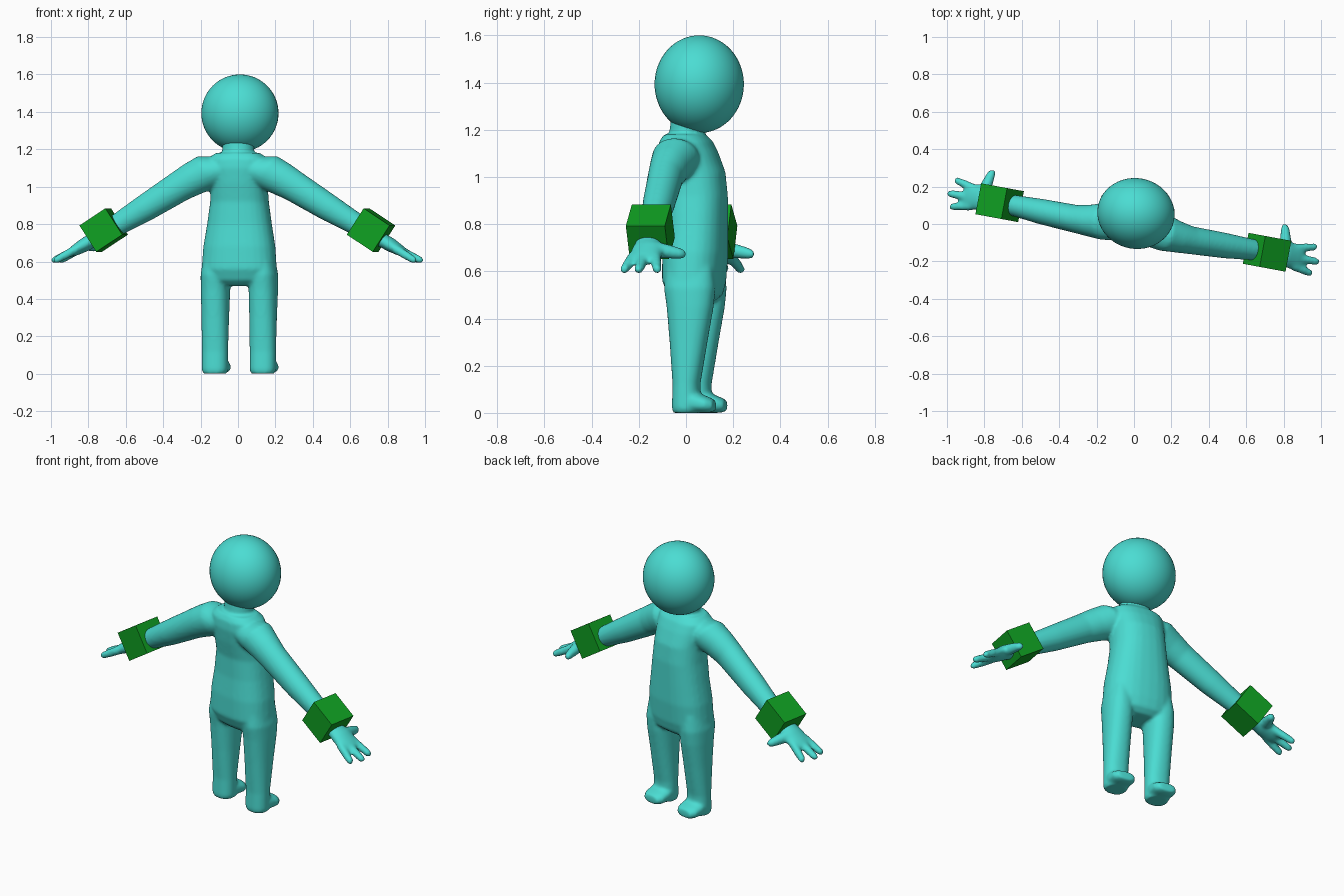
import bpy, bmesh, math
from mathutils import Vector, Matrix

cube = bpy.data.objects.get("Cube")
if cube:
    bpy.data.objects.remove(cube, do_unlink=True)

TURN = math.radians(-10.5)   # whole figure is turned a little
TILT = math.radians(33)      # droop of the arms


def material(name, rgb):
    m = bpy.data.materials.new(name)
    m.use_nodes = True
    m.diffuse_color = (*rgb, 1)
    m.node_tree.nodes["Principled BSDF"].inputs["Base Color"].default_value = (*rgb, 1)
    return m


skin = material("turquoise", (0.07, 0.72, 0.65))
green = material("green", (0.005, 0.35, 0.016))


def add_object(name, bm, mat):
    mesh = bpy.data.meshes.new(name)
    bm.to_mesh(mesh)
    bm.free()
    mesh.materials.append(mat)
    ob = bpy.data.objects.new(name, mesh)
    bpy.context.collection.objects.link(ob)
    ob.rotation_euler.z = TURN
    return ob


def loft(bm, sections, u, v, side=1, power=2.0, count=28):
    """Closed tube through (x, y, z, radius_u, radius_v) sections."""
    u, v = Vector(u), Vector(v)
    flip = Vector((side, 1, 1))
    rings = []
    for x, y, z, ru, rv in sections:
        ring = []
        for i in range(count):
            a = math.tau * i / count
            c, s = math.cos(a), math.sin(a)
            p = Vector((x, y, z))
            p += u * ru * math.copysign(abs(c) ** (2 / power), c)
            p += v * rv * math.copysign(abs(s) ** (2 / power), s)
            ring.append(bm.verts.new(p * flip))
        rings.append(ring)
    faces = [bm.faces.new(rings[0]), bm.faces.new(rings[-1])]
    for a, b in zip(rings, rings[1:]):
        for i in range(count):
            j = (i + 1) % count
            faces.append(bm.faces.new((a[i], a[j], b[j], b[i])))
    bmesh.ops.recalc_face_normals(bm, faces=faces)


X, Y, Z = (1, 0, 0), (0, 1, 0), (0, 0, 1)
across_arm = (math.sin(TILT), 0, math.cos(TILT))
bm = bmesh.new()

# Torso and neck
torso = [(0.47, 0.04, 0.12, 0.075), (0.50, 0.04, 0.185, 0.11),
         (0.56, 0.035, 0.202, 0.13), (0.68, 0.04, 0.193, 0.135),
         (0.80, 0.045, 0.173, 0.13), (0.92, 0.045, 0.156, 0.13),
         (1.02, 0.03, 0.152, 0.135), (1.10, 0.01, 0.16, 0.125),
         (1.15, 0.0, 0.16, 0.11), (1.18, -0.005, 0.12, 0.085)]
loft(bm, [(0, y, z, rx, ry) for z, y, rx, ry in torso], X, Y, power=2.4)
neck = [(1.12, -0.005, 0.1, 0.08), (1.19, 0.005, 0.085, 0.075), (1.28, 0.03, 0.09, 0.09)]
loft(bm, [(0, y, z, rx, ry) for z, y, rx, ry in neck], X, Y)

for side in (1, -1):
    # Leg
    leg = [(0.0, 0.025, 0.062, 0.055), (0.02, 0.025, 0.07, 0.06),
           (0.12, 0.026, 0.07, 0.058), (0.30, 0.035, 0.073, 0.08),
           (0.45, 0.042, 0.077, 0.1), (0.53, 0.04, 0.077, 0.11),
           (0.62, 0.04, 0.06, 0.1)]
    loft(bm, [(0.13, y, z, rx, ry) for z, y, rx, ry in leg], X, Y, side, 2.3)
    # Foot
    foot = [(0.0, 0.05, 0.06, 0.05), (0.06, 0.045, 0.072, 0.045),
            (0.12, 0.034, 0.07, 0.034), (0.148, 0.03, 0.05, 0.024)]
    loft(bm, [(0.13, y, z, rx, rz) for y, z, rx, rz in foot], X, Z, side, 2.5)
    # Arm
    arm = [(0.05, -0.01, 1.10, 0.09, 0.07), (0.16, -0.015, 1.08, 0.1, 0.1),
           (0.24, -0.025, 1.042, 0.085, 0.092), (0.31, -0.03, 1.003, 0.075, 0.084),
           (0.50, -0.025, 0.886, 0.068, 0.073), (0.64, -0.02, 0.803, 0.057, 0.06),
           (0.80, -0.018, 0.705, 0.055, 0.038)]
    loft(bm, arm, Y, across_arm, side)
    # Palm
    palm = [(0.77, -0.018, 0.725, 0.05, 0.036), (0.83, -0.012, 0.69, 0.068, 0.038),
            (0.89, -0.015, 0.655, 0.07, 0.028), (0.915, -0.016, 0.642, 0.055, 0.02)]
    loft(bm, palm, Y, across_arm, side)
    # Fingers
    for base, tip, reach in ((0.03, 0.058, 0.985), (-0.018, -0.02, 1.01), (-0.064, -0.088, 0.985)):
        a, b = Vector((0.87, base, 0.666)), Vector((reach, tip, 0.6))
        steps = [(0, 0.024), (0.5, 0.023), (0.88, 0.02), (1, 0.012)]
        loft(bm, [(*a.lerp(b, t), r, r) for t, r in steps], Y, across_arm, side, count=14)
    # Thumb
    a, b = Vector((0.825, 0.01, 0.695)), Vector((0.795, 0.146, 0.672))
    steps = [(0, 0.036), (0.5, 0.03), (0.88, 0.023), (1, 0.013)]
    loft(bm, [(*a.lerp(b, t), r, r) for t, r in steps], X, Z, side, count=14)

body = add_object("body", bm, skin)
fuse = body.modifiers.new("fuse", "REMESH")
fuse.mode = "VOXEL"
fuse.voxel_size = 0.009
fuse.use_smooth_shade = True
soften = body.modifiers.new("soften", "SMOOTH")
soften.factor = 0.5
soften.iterations = 8

# Head
bm = bmesh.new()
bmesh.ops.create_uvsphere(bm, u_segments=48, v_segments=32, radius=1)
bmesh.ops.transform(bm, verts=bm.verts,
                    matrix=Matrix.Translation((0, 0.057, 1.393)) @ Matrix.Diagonal((0.207, 0.189, 0.207, 1)))
for f in bm.faces:
    f.smooth = True
add_object("head", bm, skin)

# Block cuffs on the wrists
for side, name in ((1, "left_cuff"), (-1, "right_cuff")):
    bm = bmesh.new()
    bmesh.ops.create_cube(bm, size=0.168)
    place = Matrix.Translation((side * 0.727, -0.019, 0.768)) @ Matrix.Rotation(side * TILT, 4, "Y")
    bmesh.ops.transform(bm, verts=bm.verts, matrix=place)
    add_object(name, bm, green)
